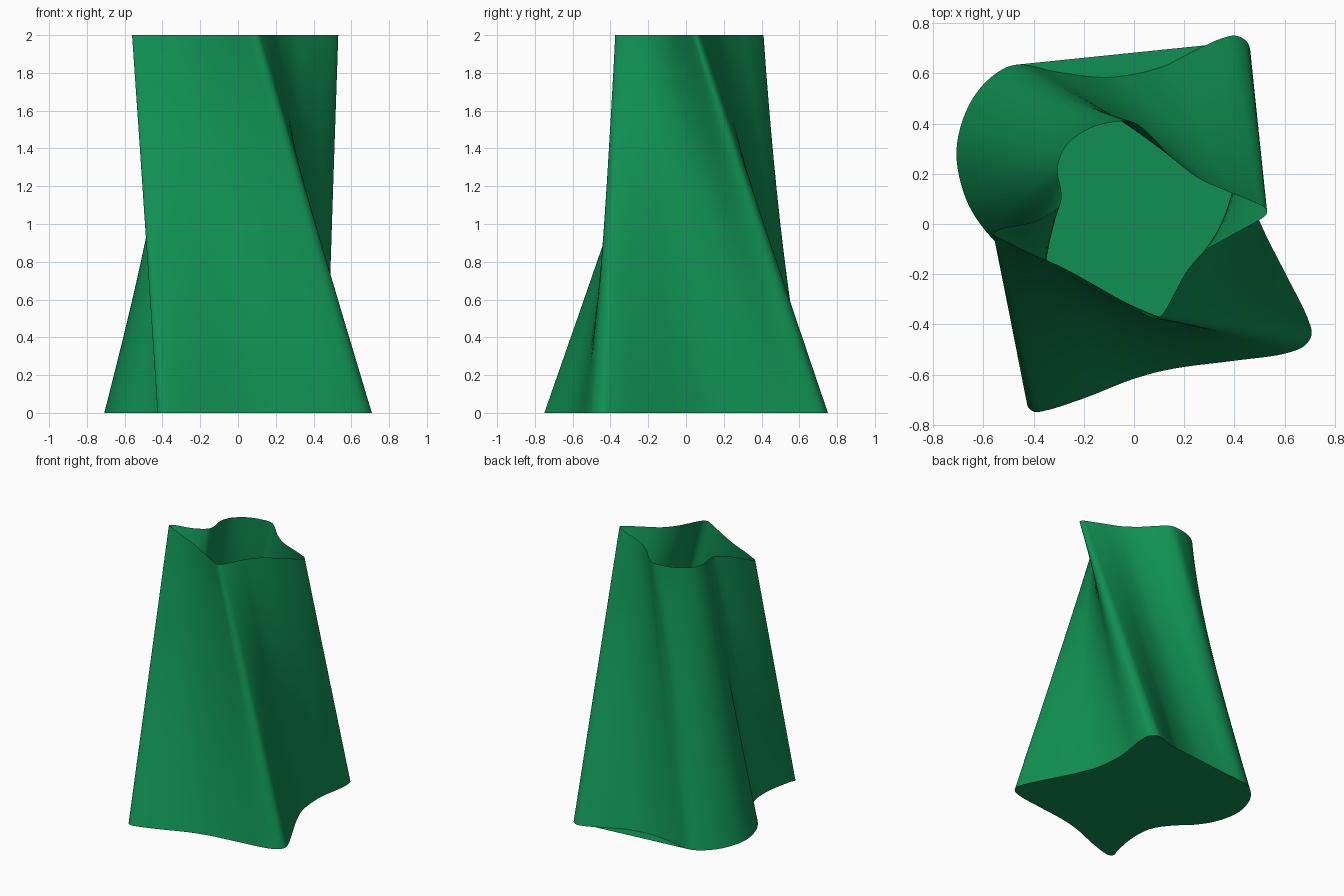
import bpy, bmesh, math
from mathutils import Vector

if "Cube" in bpy.data.objects:
    bpy.data.objects.remove(bpy.data.objects["Cube"])

# Matching profile points: bottom x, y and top x, y (counter-clockwise)
PROFILE = [Vector(p) for p in (
    (-.425, -.725, -.56, -.038), (-.40, -.748, -.555, -.046), (-.35, -.743, -.52, -.063),
    (-.20, -.695, -.427, -.11), (0, -.617, -.298, -.167), (.15, -.578, -.212, -.212),
    (.40, -.545, -.085, -.285), (.60, -.517, .02, -.347), (.68, -.485, .075, -.374),
    (.708, -.44, .105, -.368), (.69, -.37, .13, -.335), (.60, -.19, .175, -.25),
    (.51, -.01, .215, -.182), (.45, .15, .28, -.11), (.43, .38, .38, -.05),
    (.465, .63, .52, .03), (.455, .72, .53, .053), (.41, .75, .515, .07),
    (.35, .74, .48, .086), (.25, .695, .415, .114), (.10, .622, .33, .148),
    (-.10, .585, .25, .187), (-.30, .605, .15, .265), (-.47, .635, .07, .35),
    (-.57, .585, 0, .405), (-.66, .47, -.09, .405), (-.708, .29, -.19, .375),
    (-.67, .10, -.275, .305), (-.59, -.03, -.305, .22), (-.47, -.15, -.29, .13),
    (-.39, -.27, -.30, .07), (-.37, -.45, -.39, .012), (-.41, -.68, -.53, -.02))]
SUB, ROWS, HEIGHT = 6, 24, 2.0


def smooth_loop(pts, sub):
    """Closed centripetal spline through all points."""
    out, n = [], len(pts)
    for i in range(n):
        p = [pts[(i + k) % n] for k in (-1, 0, 1, 2)]
        t = [0.0]
        for a, b in zip(p, p[1:]):
            t.append(t[-1] + math.sqrt((b - a).length))
        for s in range(sub):
            u = t[1] + (t[2] - t[1]) * s / sub
            mix = lambda a, b, j, k: a.lerp(b, (u - t[j]) / (t[k] - t[j]))
            a = [mix(p[j], p[j + 1], j, j + 1) for j in range(3)]
            b = [mix(a[0], a[1], 0, 2), mix(a[1], a[2], 1, 3)]
            out.append(mix(b[0], b[1], 1, 2))
    return out


# Twisted, tapering wall, open at the top
loop = smooth_loop(PROFILE, SUB)
n = len(loop)
bm = bmesh.new()
rings = []
for r in range(ROWS + 1):
    f = r / ROWS
    rings.append([bm.verts.new((q[0] + (q[2] - q[0]) * f,
                                q[1] + (q[3] - q[1]) * f, HEIGHT * f)) for q in loop])
for lo, hi in zip(rings, rings[1:]):
    for i in range(n):
        j = (i + 1) % n
        bm.faces.new((lo[i], lo[j], hi[j], hi[i])).smooth = True

# Flat floor, with the straight lip bridging the hollow at the back
floor = bm.faces.new([bm.verts.new(v.co) for v in reversed(rings[0])])
lip = bm.faces.new([bm.verts.new(v.co) for v in rings[0][19 * SUB - 2:23 * SUB + 1]])
bmesh.ops.triangulate(bm, faces=[floor, lip])

mesh = bpy.data.meshes.new("twisted_vase")
bm.to_mesh(mesh)
bm.free()
vase = bpy.data.objects.new("twisted_vase", mesh)
bpy.context.collection.objects.link(vase)

green = bpy.data.materials.new("green")
green.diffuse_color = (0.005, 0.28, 0.085, 1)
green.use_nodes = True
green.node_tree.nodes["Principled BSDF"].inputs["Base Color"].default_value = green.diffuse_color
mesh.materials.append(green)
